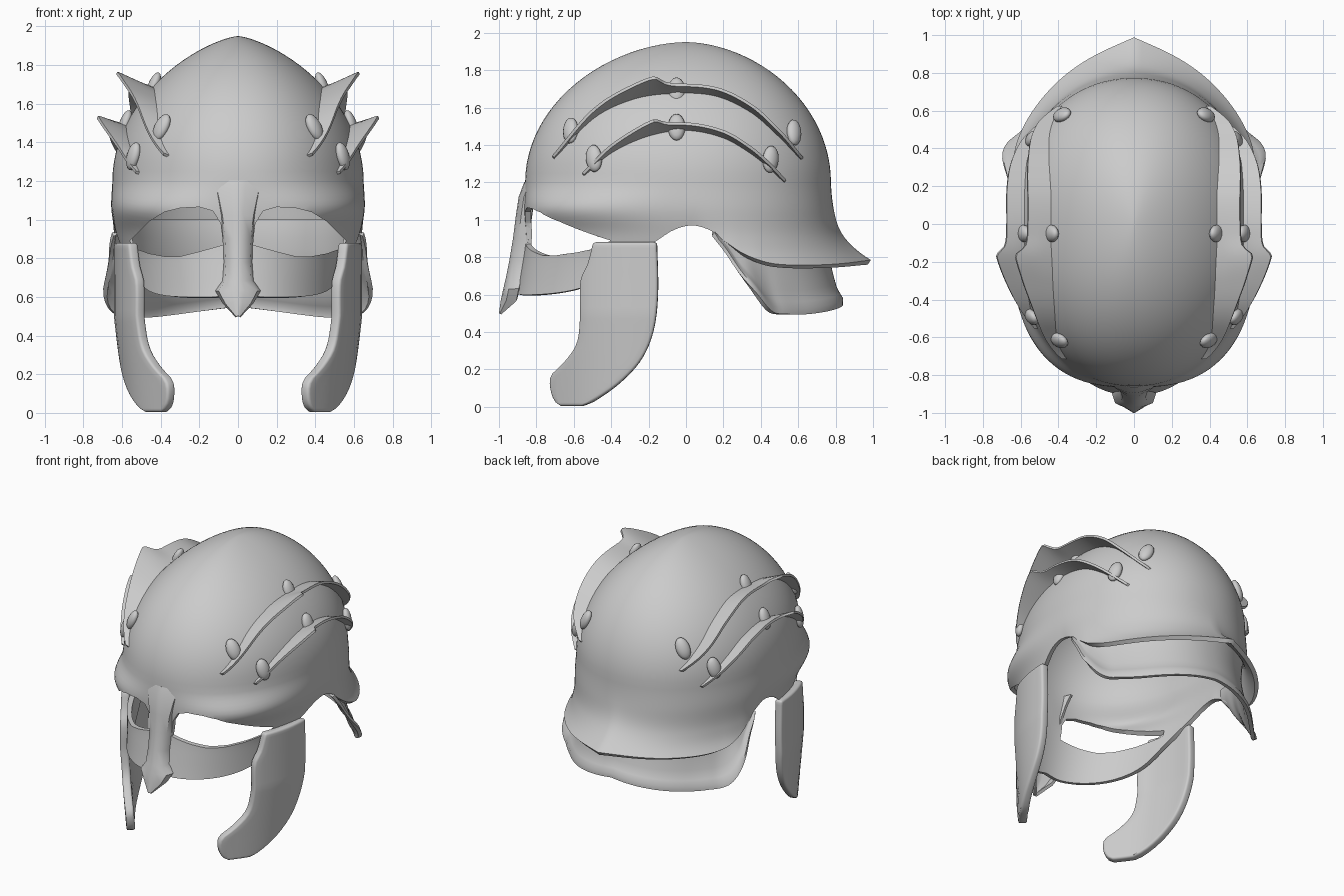
import bpy, bmesh
from math import sin, cos, pi, sqrt, exp, radians, degrees
from mathutils import Vector

if "Cube" in bpy.data.objects:
    bpy.data.objects.remove(bpy.data.objects["Cube"])


def curve(pts):
    """Smooth interpolation through (t, value) points."""
    n = len(pts)
    m = []
    for i in range(n):
        a, b = pts[max(i - 1, 0)], pts[min(i + 1, n - 1)]
        m.append((b[1] - a[1]) / (b[0] - a[0]))

    def f(t):
        t = min(max(t, pts[0][0]), pts[-1][0])
        i = 0
        while i < n - 2 and t > pts[i + 1][0]:
            i += 1
        (a, p), (b, q) = pts[i], pts[i + 1]
        h = b - a
        u = (t - a) / h
        return ((2*u**3 - 3*u*u + 1) * p + (u**3 - 2*u*u + u) * h * m[i]
                + (3*u*u - 2*u**3) * q + (u**3 - u*u) * h * m[i + 1])
    return f


def loft(name, rows, wrap=False):
    bm = bmesh.new()
    vs = [[bm.verts.new(p) for p in r] for r in rows]
    n = len(rows[0])
    for a, b in zip(vs, vs[1:]):
        for i in range(n if wrap else n - 1):
            j = (i + 1) % n
            bm.faces.new((a[i], a[j], b[j], b[i]))
    bmesh.ops.remove_doubles(bm, verts=bm.verts, dist=1e-5)
    bmesh.ops.recalc_face_normals(bm, faces=bm.faces)
    me = bpy.data.meshes.new(name)
    bm.to_mesh(me)
    bm.free()
    ob = bpy.data.objects.new(name, me)
    bpy.context.collection.objects.link(ob)
    return ob


def finish(ob, thick=0, offset=0, bevel=0, mirror=False, cutter=None, angle=40):
    if thick:
        m = ob.modifiers.new("solid", 'SOLIDIFY')
        m.thickness, m.offset = thick, offset
    if bevel:
        m = ob.modifiers.new("bevel", 'BEVEL')
        m.width, m.segments, m.limit_method = bevel, 3, 'ANGLE'
        m.angle_limit = radians(50)
        m.use_clamp_overlap = False
    if mirror:
        ob.modifiers.new("mirror", 'MIRROR').use_mirror_merge = False
    if cutter:
        m = ob.modifiers.new("cut", 'BOOLEAN')
        m.operation, m.solver, m.object = 'DIFFERENCE', 'EXACT', cutter
    bpy.ops.object.select_all(action='DESELECT')
    ob.select_set(True)
    bpy.context.view_layer.objects.active = ob
    for m in list(ob.modifiers):
        bpy.ops.object.modifier_apply(modifier=m.name)
    bpy.ops.object.shade_smooth_by_angle(angle=radians(angle))
    return ob


# Helmet body: front, side and back radii by height
LF = curve([(.5, .93), (.7, .89), (.9, .86), (1.05, .865), (1.2, .86)])
LS = curve([(.5, .58), (.65, .585), (.8, .6), (.9, .625), (1.05, .655), (1.2, .65)])
LB = curve([(.5, .77), (.75, .76), (.9, .765), (1.05, .78), (1.2, .775)])


def radii(z):
    if z < 1.2:
        return LF(z), LS(z), LB(z)
    c = sqrt(max(0, 1 - ((z - 1.2) / .75) ** 2))
    return .86 * c ** 1.1, .65 * c ** 1.4, .775 * c ** 1.1


def body(th, z, k=1):
    """Point on the body at angle th from the front."""
    F, S, B = radii(z)
    if S < 1e-4:
        return Vector((0, 0, z))
    n = 2.1 + (.55 * exp(-((z - 1.06) / .09) ** 2) if cos(th) > 0 else 0)
    R = F if cos(th) > 0 else B
    r = k * (abs(sin(th) / S) ** n + abs(cos(th) / R) ** n) ** (-1 / n)
    return Vector((r * sin(th), -r * cos(th), z))


def side_point(y, z):
    """Point and outward normal on the +x side."""
    F, S, B = radii(z)
    R = F if y < 0 else B
    x = S * max(0, 1 - abs(y / R) ** 2.1) ** (1 / 2.1)
    nrm = Vector((x / S ** 2, y / R ** 2, (z - 1.2) / .75 ** 2)).normalized()
    return Vector((x, y, z)), nrm


# Dome with face mask, ear arches and flared rear brim
edge = curve([(0, .62), (8, .6), (30, .61), (45, .66), (60, .78), (76, .89), (84, .945),
              (93, .97), (102, .94), (109, .875), (117, .81), (128, .765), (150, .76), (180, .785)])
fade = curve([(95, 0), (105, .04), (115, .12), (125, .17), (150, .17), (180, .17)])
N = 144
rows = []
for i in range(25):
    z = 1.2 + .75 * sin(pi / 2 * (1 - i / 24))
    if i == 0:
        z = 1.95
    rows.append([body(2 * pi * j / N, z) for j in range(N)])
for i in range(1, 25):
    v = i / 24
    row = []
    for j in range(N):
        th = 2 * pi * j / N
        d = degrees(min(th, 2 * pi - th))
        flare = fade(d) + (.13 * exp(-(180 - d) / 13) if d > 95 else 0)
        row.append(body(th, 1.2 + (edge(d) - 1.2) * v, 1 + flare * v ** 3))
    rows.append(row)
dome = loft("helmet_dome", rows, True)

# Eye openings
lid = [(.075, .87), (.09, .98), (.13, 1.045), (.2, 1.065), (.3, 1.06), (.38, 1.04), (.46, .99),
       (.52, .93), (.56, .89), (.53, .85), (.46, .825), (.38, .81), (.3, .81), (.2, .835)]
for s, side in ((1, "right"), (-1, "left")):
    cut = loft("eye_cutter_" + side, [[(s * x, y, z) for x, z in lid] for y in (-1.2, -.35)], True)
    bm = bmesh.new()
    bm.from_mesh(cut.data)
    bmesh.ops.holes_fill(bm, edges=bm.edges)
    bmesh.ops.recalc_face_normals(bm, faces=bm.faces)
    bm.to_mesh(cut.data)
    bm.free()
    cut.hide_render = True
    finish(dome, thick=.03 if s == 1 else 0, offset=-1, cutter=cut)
    bpy.data.objects.remove(cut)

# Neck guard under the brim
low = curve([(103, .92), (108, .83), (115, .67), (124, .52), (135, .495), (150, .5), (180, .55)])
out = curve([(103, 1.02), (110, 1.13), (119, 1.26), (130, 1.17), (145, 1.1), (180, 1.07)])
rows = []
for i in range(17):
    v = i / 16
    row = []
    for j in range(81):
        a = 103 + 154 * j / 80
        d = min(a, 360 - a)
        k = .965 + (out(d) - .965) * v ** 1.6 + .02 * exp(-((v - .93) / .06) ** 2)
        row.append(body(radians(a), 1.0 + (low(d) - 1.0) * v, k))
    rows.append(row)
finish(loft("neck_guard", rows), thick=.025)

# Nose guard with a raised ridge
nose = [(1.2, .13, -.85), (1.12, .11, -.88), (1.02, .085, -.895), (.9, .07, -.91), (.78, .064, -.93),
        (.68, .072, -.95), (.63, .108, -.962), (.57, .07, -.975), (.5, .004, -.99)]
rows = []
for z, w, y in nose:
    k = min(1, w / .07)
    rows.append([(s * w, y + dy * k, z) for s, dy in
                 ((-1, .07), (-.85, .02), (-.3, 0), (0, -.005), (.3, 0), (.85, .02), (1, .07))])
finish(loft("nose_guard", rows), thick=.02, angle=50)

# Cheek plates
front = curve([(0, -.65), (.03, -.69), (.1, -.715), (.17, -.71), (.23, -.65), (.33, -.58), (.45, -.56),
               (.68, -.555), (.76, -.52), (.88, -.49)])
back = curve([(0, -.56), (.03, -.49), (.13, -.35), (.25, -.24), (.4, -.175), (.6, -.15), (.88, -.155)])
bend = curve([(-.72, .375), (-.57, .49), (-.45, .555), (-.3, .597), (-.14, .612)])
rows = []
for i in range(31):
    z = .005 + .875 * (i / 30) ** 1.1
    ys = [front(z) + (back(z) - front(z)) * j / 8 for j in range(9)]
    rows.append([(bend(y) + .1 * min(z - .45, .05), y, z) for y in ys])
finish(loft("cheek_plates", rows), thick=.055, bevel=.015, mirror=True)

# Blade-like fins and their mounting tabs
fins = [
    ("upper", .205, [(-.71, 1.33), (-.5, 1.545), (-.3, 1.645), (-.1, 1.68), (.15, 1.67), (.35, 1.58), (.5, 1.45), (.62, 1.325)],
     [(-.61, 1.5), (-.05, 1.715), (.57, 1.49)]),
    ("lower", .16, [(-.55, 1.24), (-.4, 1.365), (-.2, 1.455), (0, 1.485), (.2, 1.445), (.35, 1.36), (.45, 1.28), (.53, 1.205)],
     [(-.49, 1.355), (-.05, 1.52), (.45, 1.35)]),
]
for name, w, path, tabs in fins:
    base = curve(path)
    y0, y1 = path[0][0], path[-1][0]
    width = curve([(y0, .12 * w), ((y0 - .16) / 2, .6 * w), (-.165, w), (-.15, .9 * w), (-.11, .68 * w),
                   (.0, .62 * w), (.25, .6 * w), (y1 - .1, .4 * w), (y1, .1 * w)])
    tilt = curve([(y0, .35), (-.3, .38), (-.16, .42), (-.05, .3), (.2, .27), (y1, .27)])
    rows = []
    for i in range(61):
        y = y0 + (y1 - y0) * i / 60
        p, nrm = side_point(y, base(y))
        d = Vector((.92, 0, tilt(y)))
        rows.append([p + d * (-.03 + (width(y) + .03) * k / 3) for k in range(4)])
    finish(loft(name + "_fins", rows), thick=.016, mirror=True)

    for k, (y, z) in enumerate(tabs):
        c, nrm = side_point(y, z)
        c += nrm * .012
        down = (Vector((.5, 0, -1)) - nrm * nrm.dot(Vector((.5, 0, -1)))).normalized()
        across = nrm.cross(down)
        rows = []
        for i in range(9):
            a = pi * i / 8
            rows.append([c + down * (.03 + .075 * sin(a) * cos(b)) + across * (.046 * sin(a) * sin(b))
                         + nrm * (.03 * cos(a)) for b in (2 * pi * j / 20 for j in range(20))])
        finish(loft("%s_fin_tabs_%d" % (name, k + 1), rows, True), mirror=True, angle=60)
